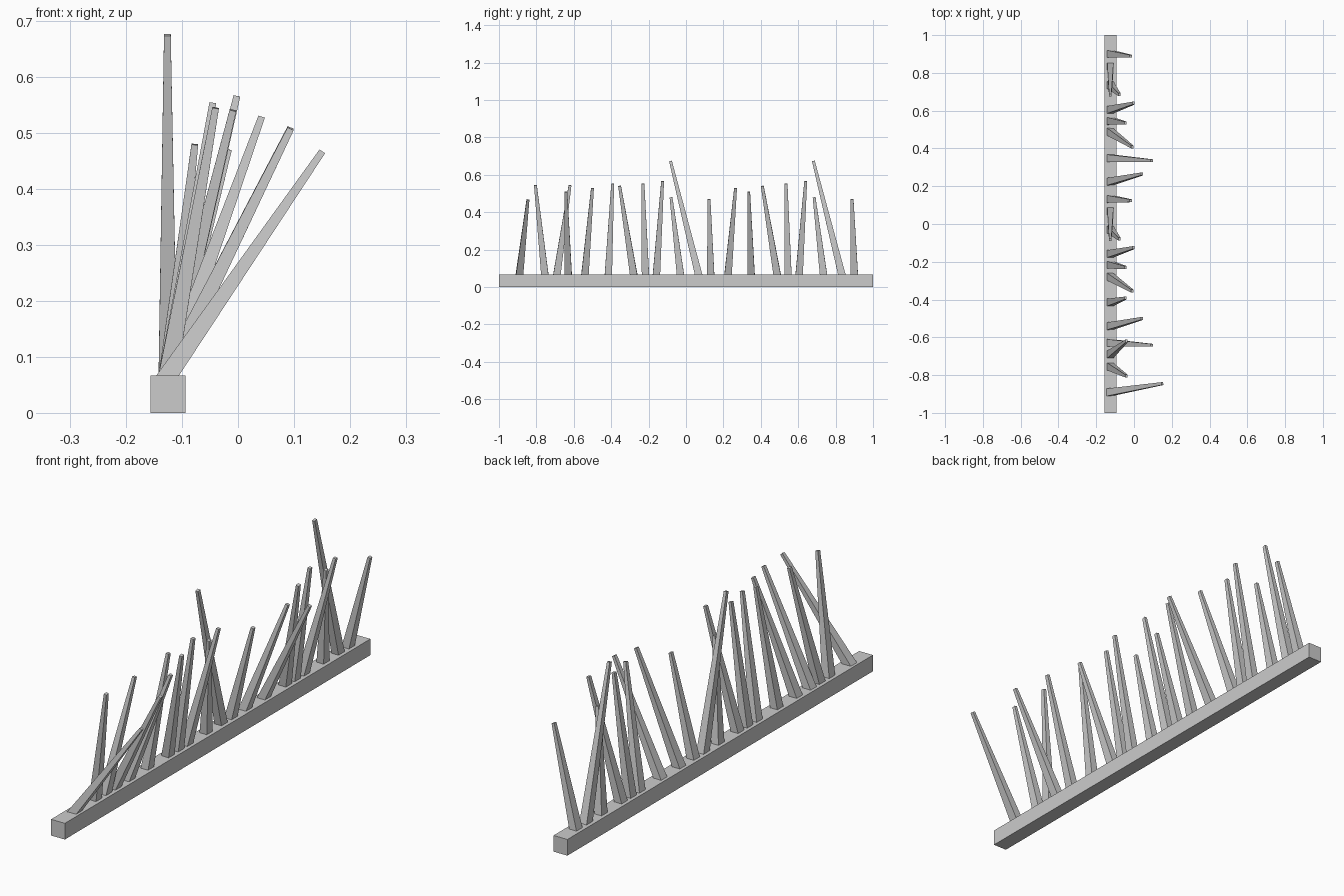
import bpy, bmesh
from mathutils import Vector

if "Cube" in bpy.data.objects:
    bpy.data.objects.remove(bpy.data.objects["Cube"])

BAR_X, BAR_TOP = -0.125, 0.067


def make_object(name, bm):
    bmesh.ops.recalc_face_normals(bm, faces=bm.faces)
    mesh = bpy.data.meshes.new(name)
    bm.to_mesh(mesh)
    bm.free()
    obj = bpy.data.objects.new(name, mesh)
    bpy.context.collection.objects.link(obj)
    return obj


def spike(name, base_y, tip):
    """Four-sided tapered stake, its ends cut square to its leaning axis."""
    tip = Vector(tip)
    foot = Vector((BAR_X, base_y, BAR_TOP))
    axis = (tip - foot).normalized()
    foot -= axis * 0.018  # sunk into the bar
    side = Vector((0, 1, 0)).cross(axis).normalized()
    along = axis.cross(side)
    bm = bmesh.new()
    rings = []
    for centre, a, b in ((foot, 0.017, 0.020), (tip, 0.006, 0.0075)):
        rings.append([bm.verts.new(centre + side * a * sx + along * b * sy)
                      for sx, sy in ((-1, -1), (1, -1), (1, 1), (-1, 1))])
    low, high = rings
    bm.faces.new(low[::-1])
    bm.faces.new(high)
    for i in range(4):
        j = (i + 1) % 4
        bm.faces.new((low[i], low[j], high[j], high[i]))
    return make_object(name, bm)


# Base bar
bm = bmesh.new()
bmesh.ops.create_cube(bm, size=1)
bmesh.ops.scale(bm, vec=(0.063, 2, BAR_TOP), verts=bm.verts)
bmesh.ops.translate(bm, vec=(BAR_X, 0, BAR_TOP / 2), verts=bm.verts)
make_object("base_bar", bm)

# Spikes: foot y, tip y, tip x, tip z
spikes = [
    (-0.890, -0.845, 0.150, 0.466), (-0.755, -0.805, -0.040, 0.544),
    (-0.690, -0.620, -0.040, 0.544), (-0.630, -0.642, 0.094, 0.507),
    (-0.540, -0.500, 0.042, 0.528), (-0.415, -0.392, -0.045, 0.553),
    (-0.280, -0.355, -0.009, 0.540), (-0.217, -0.230, -0.045, 0.553),
    (-0.158, -0.125, -0.002, 0.565), (-0.030, -0.080, -0.077, 0.479),
    (0.067, -0.083, -0.126, 0.674), (0.132, 0.123, -0.017, 0.470),
    (0.225, 0.265, 0.042, 0.528), (0.348, 0.335, 0.094, 0.509),
    (0.487, 0.408, -0.009, 0.540), (0.545, 0.535, -0.045, 0.553),
    (0.605, 0.640, -0.002, 0.565), (0.735, 0.685, -0.077, 0.479),
    (0.833, 0.681, -0.126, 0.674), (0.900, 0.888, -0.017, 0.470),
]
for n, (y, ty, tx, tz) in enumerate(spikes, 1):
    spike(f"spike_{n:02d}", y, (tx, ty, tz))
